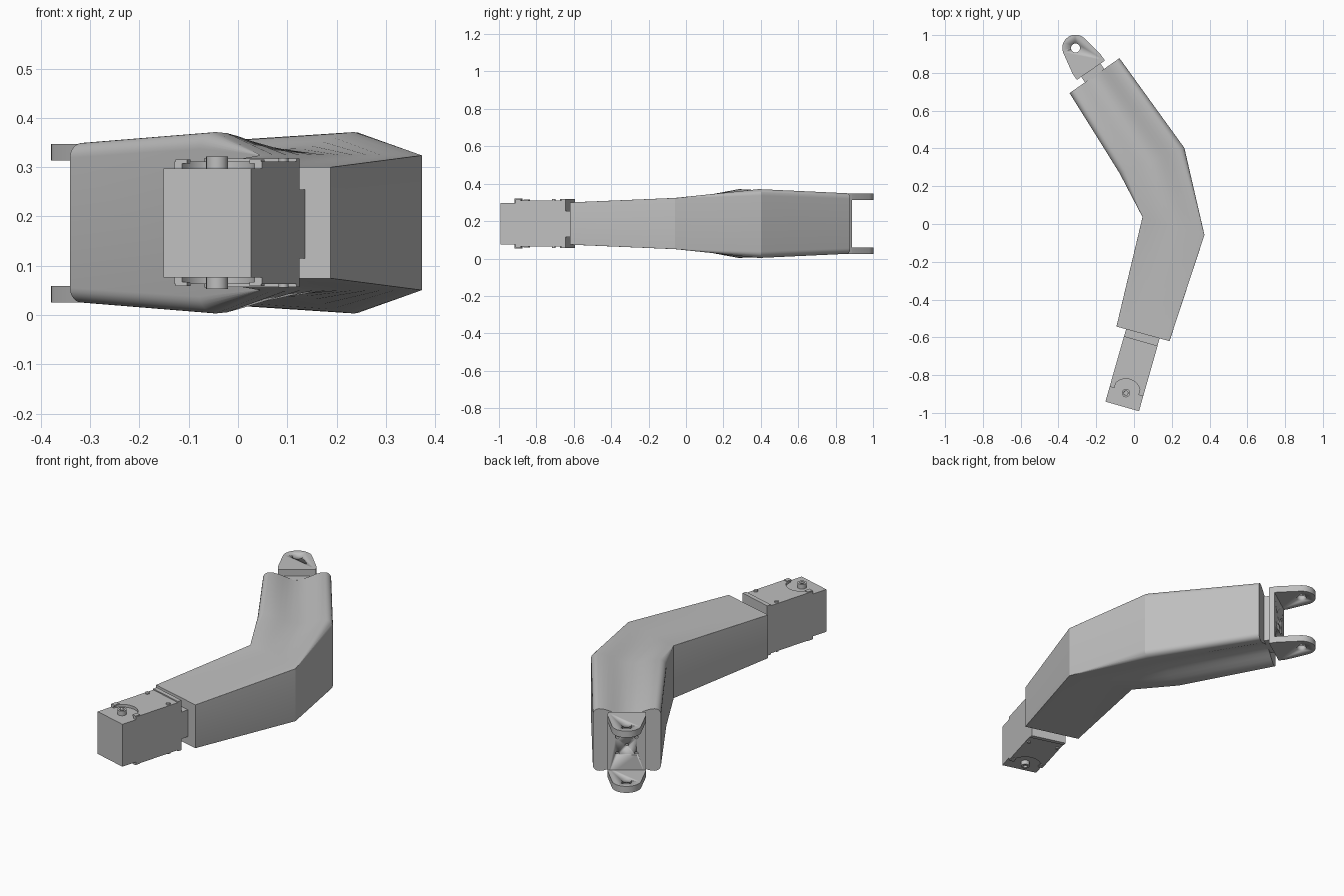
import bpy, bmesh, math
from mathutils import Vector, Matrix

if "Cube" in bpy.data.objects:
    bpy.data.objects.remove(bpy.data.objects["Cube"])

grey = bpy.data.materials.new("light grey")
grey.diffuse_color = (0.52, 0.52, 0.52, 1)
grey.use_nodes = True
grey.node_tree.nodes["Principled BSDF"].inputs["Base Color"].default_value = grey.diffuse_color
MID = 0.187  # mirror height of the whole arm


def finish(name, bm, angle=25):
    bmesh.ops.recalc_face_normals(bm, faces=bm.faces)
    me = bpy.data.meshes.new(name)
    bm.to_mesh(me)
    bm.free()
    me.materials.append(grey)
    for p in me.polygons:
        p.use_smooth = True
    me.set_sharp_from_angle(angle=math.radians(angle))
    ob = bpy.data.objects.new(name, me)
    bpy.context.collection.objects.link(ob)
    return ob


class Frame:
    """Local frame at an arm end: along = outwards, across = sideways."""
    def __init__(self, origin, along):
        self.o = Vector(origin)
        self.d = Vector(along).normalized()
        self.s = Vector((-self.d.y, self.d.x))

    def at(self, a, c, z):
        p = self.o + self.d * a + self.s * c
        return Vector((p.x, p.y, z))

    def slab(self, name, pts, z0, z1):
        bm = bmesh.new()
        f = bm.faces.new([bm.verts.new(self.at(a, c, z0)) for a, c in pts])
        r = bmesh.ops.extrude_face_region(bm, geom=[f])
        vs = [v for v in r["geom"] if isinstance(v, bmesh.types.BMVert)]
        bmesh.ops.translate(bm, verts=vs, vec=(0, 0, z1 - z0))
        return finish(name, bm)

    def box(self, name, a0, a1, hw, z0, z1):
        return self.slab(name, [(a0, -hw), (a1, -hw), (a1, hw), (a0, hw)], z0, z1)


def cylinder(name, p, q, r, seg=24):
    axis = q - p
    m = Matrix.Translation((p + q) / 2) @ axis.to_track_quat('Z', 'Y').to_matrix().to_4x4()
    bm = bmesh.new()
    bmesh.ops.create_cone(bm, cap_ends=True, segments=seg, radius1=r, radius2=r,
                          depth=axis.length, matrix=m)
    return finish(name, bm, 40)


def cut(ob, cutter):
    cutter.hide_render = True
    cutter.hide_set(True)
    mod = ob.modifiers.new("hole", 'BOOLEAN')
    mod.operation = 'DIFFERENCE'
    mod.solver = 'EXACT'
    mod.object = cutter


# Arm shell: stations of (inner xy, outer xy, half height, corner radius, dip)
stations = [((-0.093, -0.543), (0.188, -0.62), 0.113, 0.001, 0.0),
            ((0.045, 0.037), (0.373, -0.058), 0.137, 0.001, 0.0),
            ((-0.077, 0.27), (0.267, 0.402), 0.184, 0.034, 0.035),
            ((-0.341, 0.693), (-0.077, 0.878), 0.162, 0.030, 0.038)]


def half_section(width, h, r, dip):
    pts = []
    for i in range(7):  # rounded corner
        t = math.pi / 2 * i / 6
        pts.append((r - r * math.cos(t), h - r + r * math.sin(t)))
    for i in range(1, 12):  # hollowed top
        u = i / 12
        pts.append((r + (width - 2 * r) * u, h - dip * math.sin(math.pi * u) ** 2))
    return pts + [(width - x, z) for x, z in reversed(pts[:7])]


bm = bmesh.new()
rings = []
for a, b, h, r, dip in stations:
    a, b = Vector(a), Vector(b)
    w = (b - a).length
    top = half_section(w, h, r, dip)
    ring = []
    for x, z in top + [(x, -z) for x, z in reversed(top)]:
        p = a.lerp(b, x / w)
        ring.append(bm.verts.new((p.x, p.y, MID + z)))
    rings.append(ring)
n = len(rings[0])
for r0, r1 in zip(rings, rings[1:]):
    for i in range(n):
        j = (i + 1) % n
        bm.faces.new((r0[i], r0[j], r1[j], r1[i]))
bm.faces.new(rings[0])
bm.faces.new(rings[-1])
finish("arm_shell", bm, 20)

# Fork bracket at the back end
fork = Frame((-0.209, 0.786), (-0.567, 0.823))
fork.box("fork_neck", -0.01, 0.036, 0.062, 0.06, 0.314)
plate = fork.box("fork_plate", 0.034, 0.062, 0.09, 0.025, 0.347)
for a, z in ((-0.045, 0.23), (0.045, 0.23), (0, 0.187), (-0.045, 0.144), (0.045, 0.144)):
    cut(plate, cylinder("plate_hole_cutter", fork.at(0.045, a, z), fork.at(0.08, a, z), 0.009, 12))
R, tip = 0.07, 0.177
lug = [(0.034, -0.09), (0.075, -0.09)]
lug += [(tip + R * math.sin(t), -R * math.cos(t))
        for t in (math.radians(8 + 164 * i / 20) for i in range(21))]
lug += [(0.075, 0.09), (0.034, 0.09)]
for name, z0, z1 in (("lower", 0.025, 0.059), ("upper", 0.313, 0.347)):
    ob = fork.slab(name + "_fork_lug", lug, z0, z1)
    cut(ob, cylinder("lug_hole_cutter", fork.at(tip, 0, z0 - 0.02),
                     fork.at(tip, 0, z1 + 0.02), 0.024))

# Servo motor at the front end
servo = Frame((0.047, -0.581), (-0.274, -0.962))
servo.box("servo_neck", -0.01, 0.045, 0.092, 0.115, 0.255)
servo.box("servo_case", 0.04, 0.40, 0.0925, 0.076, 0.297)
servo.box("servo_flange", 0.04, 0.062, 0.0925, 0.057, 0.317)
arc = [(0.327 - 0.076 * math.cos(t), 0.076 * math.sin(t))
       for t in (math.radians(70 - 140 * i / 16) for i in range(17))]
cover = [(0.055, -0.0925), (0.055, 0.0925), (0.318, 0.0925), (0.318, 0.076)] + arc
cover += [(0.318, -0.076), (0.318, -0.0925)]
for name, sgn in (("upper", 1), ("lower", -1)):
    def zed(h):
        return MID + sgn * h
    servo.slab(name + "_servo_cover", cover, zed(0.10), zed(0.124))
    # Output shaft with a bore
    shaft = cylinder(name + "_servo_shaft", servo.at(0.327, 0, zed(0.10)),
                     servo.at(0.327, 0, zed(0.134)), 0.022)
    cut(shaft, cylinder("shaft_bore_cutter", servo.at(0.327, 0, zed(0.122)),
                        servo.at(0.327, 0, zed(0.15)), 0.011))
    for c in (-0.078, 0.078):
        # Cover screws and edge clips
        cylinder(name + "_cover_screw", servo.at(0.109, c, zed(0.12)),
                 servo.at(0.109, c, zed(0.131)), 0.01, 12)
        servo.slab(name + "_cover_clip", [(0.29, c - 0.012), (0.318, c - 0.012),
                   (0.318, c + 0.012), (0.29, c + 0.012)], zed(0.12), zed(0.128))
